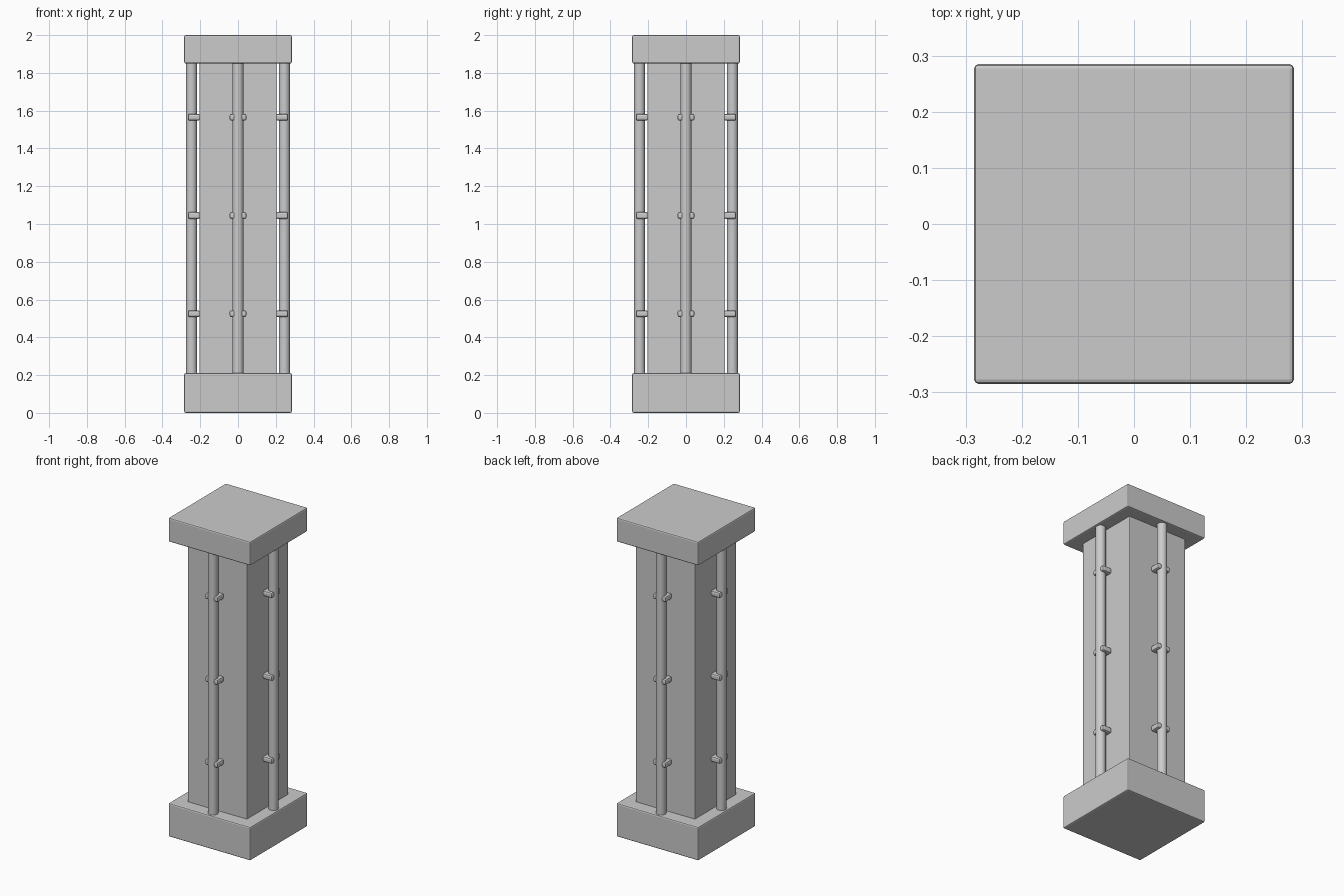
import bpy
import math

if "Cube" in bpy.data.objects:
    bpy.data.objects.remove(bpy.data.objects["Cube"])

grey = bpy.data.materials.new("stone grey")
grey.diffuse_color = (0.6, 0.6, 0.6, 1)
grey.use_nodes = True
grey.node_tree.nodes["Principled BSDF"].inputs["Base Color"].default_value = grey.diffuse_color


def finish(obj, name, bevel=0.0, segments=2):
    obj.name = name
    obj.data.materials.append(grey)
    if bevel:
        mod = obj.modifiers.new("bevel", 'BEVEL')
        mod.width = bevel
        mod.segments = segments
    return obj


def box(name, size, loc, bevel=0.0, angle=0.0):
    bpy.ops.mesh.primitive_cube_add(size=1, location=loc)
    obj = bpy.context.object
    obj.scale = size
    bpy.ops.object.transform_apply(location=False, rotation=False, scale=True)
    obj.rotation_euler.z = angle
    return finish(obj, name, bevel)


# Base, shaft and cap
box("base", (0.57, 0.57, 0.21), (0, 0, 0.105), 0.008)
box("shaft", (0.41, 0.41, 1.66), (0, 0, 1.03), 0.004)
box("cap", (0.57, 0.57, 0.15), (0, 0, 1.925), 0.008)

# One pipe with three wall brackets on each side
for side in range(4):
    angle = side * math.pi / 2
    dx, dy = math.sin(angle), -math.cos(angle)
    bpy.ops.mesh.primitive_cylinder_add(
        vertices=32, radius=0.029, depth=1.66,
        location=(dx * 0.246, dy * 0.246, 1.03))
    bpy.ops.object.shade_smooth_by_angle()
    finish(bpy.context.object, f"pipe_{side + 1}")
    for level, z in enumerate((0.525, 1.045, 1.565)):
        box(f"bracket_{side + 1}_{level + 1}", (0.09, 0.066, 0.035),
            (dx * 0.233, dy * 0.233, z), 0.01, angle)
